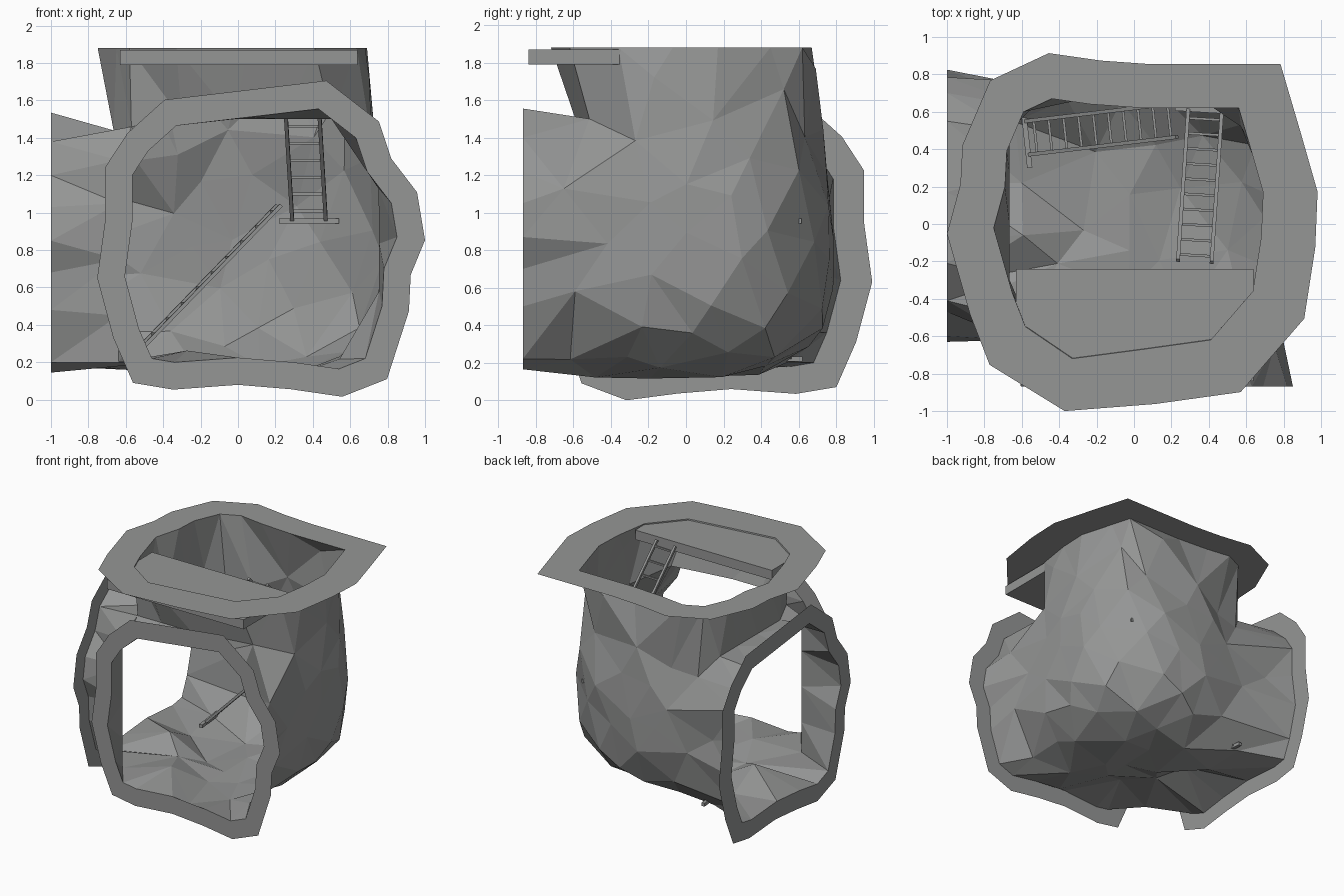
import bpy, bmesh, math, random
from mathutils import Vector, Matrix
from mathutils.geometry import intersect_point_tri_2d

if "Cube" in bpy.data.objects:
    bpy.data.objects.remove(bpy.data.objects["Cube"])

random.seed(4)
grey = bpy.data.materials.new("rock_grey")
grey.diffuse_color = (0.30, 0.305, 0.302, 1)
grey.use_nodes = True
grey.node_tree.nodes["Principled BSDF"].inputs["Base Color"].default_value = grey.diffuse_color
CENTRE = Vector((0, 0, 0.88))


def finish(bm, name):
    mesh = bpy.data.meshes.new(name)
    bm.to_mesh(mesh)
    bm.free()
    mesh.materials.append(grey)
    ob = bpy.data.objects.new(name, mesh)
    bpy.context.collection.objects.link(ob)
    return ob


def offset(ring, w):
    """Mitred outward offset of a counter-clockwise 2D loop."""
    out = []
    for i, p in enumerate(ring):
        d1 = (p - ring[i - 1]).normalized()
        d2 = (ring[(i + 1) % len(ring)] - p).normalized()
        n1, n2 = Vector((d1.y, -d1.x)), Vector((d2.y, -d2.x))
        m = (n1 + n2).normalized()
        out.append(p + m * w / max(m.dot(n1), 0.6))
    return out


# Opening outlines: tunnel mouth (shared by front and left) and shaft mouth
mouth = [Vector(p) for p in (
    (-0.46, 0.22), (-0.34, 0.2), (0, 0.225), (0.3, 0.2), (0.54, 0.165), (0.68, 0.22),
    (0.77, 0.5), (0.78, 0.7), (0.85, 0.87), (0.82, 1.05), (0.69, 1.22), (0.63, 1.4),
    (0.43, 1.555), (0.05, 1.51), (-0.33, 1.465), (-0.48, 1.33), (-0.565, 1.2),
    (-0.565, 0.95), (-0.605, 0.66), (-0.53, 0.38))]
shaft = [Vector(p) for p in (
    (-0.44, 0.67), (-0.59, 0.6), (-0.68, 0.39), (-0.69, 0.2), (-0.75, -0.02),
    (-0.65, -0.37), (-0.58, -0.55), (-0.33, -0.72), (0.05, -0.67), (0.41, -0.62),
    (0.635, -0.36), (0.68, -0.07), (0.69, 0.17), (0.61, 0.45), (0.56, 0.62),
    (0.33, 0.62), (0.05, 0.62), (-0.23, 0.64))]

# name, outline, flange width, rim shift, outline-to-space map
openings = [
    ("front", mouth, 0.145, (0, 0), lambda p: Vector((p.x, -0.87, p.y))),
    ("left", mouth, 0.145, (-0.02, 0), lambda p: Vector((-1, 0.22 - p.x, p.y - 0.02))),
    ("top", shaft, 0.265, (0.025, -0.03), lambda p: Vector((p.x, p.y, 1.88)))]

# Flat flange around each opening
for name, ring, w, shift, to3d in openings:
    bm = bmesh.new()
    inner = [bm.verts.new(to3d(p)) for p in ring]
    outer = []
    for p in offset(ring, w):
        q = to3d(p + Vector(shift))
        outer.append(bm.verts.new([max(-1, min(1, c)) for c in q[:2]] + [max(0, q.z)]))
    for i in range(len(ring)):
        j = (i + 1) % len(ring)
        bm.faces.new((inner[i], inner[j], outer[j], outer[i]))
    finish(bm, name + "_flange")


def in_opening(d):
    """True when a direction from the room centre leaves through an opening."""
    for axis, level, sign in ((1, -0.87, -1), (0, -1, -1), (2, 1.88, 1)):
        if d[axis] * sign <= 0.05:
            continue
        h = CENTRE + d * ((level - CENTRE[axis]) / d[axis])
        if axis == 1:
            ring, q = mouth, Vector((h.x, h.z))
        elif axis == 0:
            ring, q = mouth, Vector((0.22 - h.y, h.z + 0.02))
        else:
            ring, q = shaft, Vector((h.x, h.y))
        ring = offset(ring, 0.07)
        mid = sum(ring, Vector((0, 0))) / len(ring)
        if any(intersect_point_tri_2d(q, mid, ring[i - 1], ring[i]) for i in range(len(ring))):
            return True
    return False


def wall_radius(d):
    """Rounded-box room that runs on into the tunnels below the shaft."""
    low = max(0, min(1, (0.5 - d.z) / 0.35))
    ax = 0.78 if d.x > 0 else 0.70
    ay = 0.77 if d.y > 0 else 0.68
    if d.y < 0 < d.x:
        ay += 0.9 * low            # front tunnel's right wall
    if d.x < 0 < d.y:
        ax += 0.9 * low            # left tunnel's back wall
    az = 1.25 if d.z > 0 else 0.745
    flat = (abs(d.x / ax) ** 2.6 + abs(d.y / ay) ** 2.6) ** (1 / 2.6)
    r = (flat ** 3.4 + abs(d.z / az) ** 3.4) ** (-1 / 3.4)
    for c, limit in ((d.x, 0.9), (d.y, 0.78)):
        if c < 0:
            r = min(r, -limit / c)
    return r * (1 - 0.06 * math.exp(-((d.z - 0.5) / 0.15) ** 2))


# Cave shell: opening rims, creases between openings and scattered wall points,
# joined by a hull of directions
points, group = [], []
for k, (name, ring, w, shift, to3d) in enumerate(openings):
    points += [to3d(p) for p in ring]
    group += [k] * len(ring)
creases = [Vector((x, -0.59 + 0.15 * max(0, x), 1.5)) for x in (-0.3, -0.02, 0.25, 0.5)]
creases += [Vector((-0.665, y, 1.44)) for y in (-0.3, 0, 0.27, 0.5)]
creases += [Vector((-0.64, -0.62, z)) for z in (0.2, 0.45, 0.75, 1.05, 1.28)]
creases.append(Vector((-0.57, -0.52, 1.46)))
crease_dirs = [(p - CENTRE).normalized() for p in creases]
points += creases
group += [-1] * len(creases)
N = 110
for i in range(N):
    z = 1 - 2 * (i + 0.5) / N
    a = i * math.pi * (3 - math.sqrt(5))
    r = math.sqrt(1 - z * z)
    d = Vector((r * math.cos(a), r * math.sin(a), z))
    d = (d + Vector([random.uniform(-0.08, 0.08) for _ in range(3)])).normalized()
    if not in_opening(d) and max(d.dot(c) for c in crease_dirs) < 0.975:
        points.append(CENTRE + d * wall_radius(d) * random.uniform(0.975, 1.035))
        group.append(-1)

bm = bmesh.new()
verts = [bm.verts.new((p - CENTRE).normalized()) for p in points]
lookup = dict(zip(verts, group))
bmesh.ops.convex_hull(bm, input=verts)
caps = []
for f in bm.faces:
    ids = {lookup[v] for v in f.verts}
    if len(ids) == 1 and -1 not in ids:
        caps.append(f)
for v, p in zip(verts, points):
    v.co = p
bmesh.ops.delete(bm, geom=caps, context='FACES')
finish(bm, "cave_shell")


def beam(bm, a, b, w):
    d = b - a
    m = (Matrix.Translation((a + b) / 2) @ d.to_track_quat('Z', 'Y').to_matrix().to_4x4()
         @ Matrix.Diagonal((w, w, d.length, 1)))
    bmesh.ops.create_cube(bm, size=1, matrix=m)


def ladder(name, foot, head, side, rungs):
    foot, head, side = Vector(foot), Vector(head), Vector(side).normalized()
    bm = bmesh.new()
    for s in (-0.09, 0.09):
        beam(bm, foot + side * s, head + side * s, 0.02)
    for i in range(rungs):
        c = foot.lerp(head, (i + 0.6) / rungs)
        beam(bm, c - side * 0.09, c + side * 0.09, 0.014)
    beam(bm, foot - side * 0.16, foot + side * 0.16, 0.028)   # foot bar
    finish(bm, name)


# Ladders: up to the platform, and up from the floor
ladder("upper_ladder", (0.38, 0.61, 0.955), (0.325, -0.2, 1.86), (1, -0.06, 0), 10)
ladder("lower_ladder", (-0.575, 0.46, 0.22), (0.22, 0.555, 1.04), (-0.11, 1, 0), 10)

# Platform at the shaft mouth
bm = bmesh.new()
bmesh.ops.create_cube(bm, size=1, matrix=Matrix.Translation((0.005, -0.54, 1.83))
                      @ Matrix.Diagonal((1.27, 0.6, 0.08, 1)))
finish(bm, "platform")
